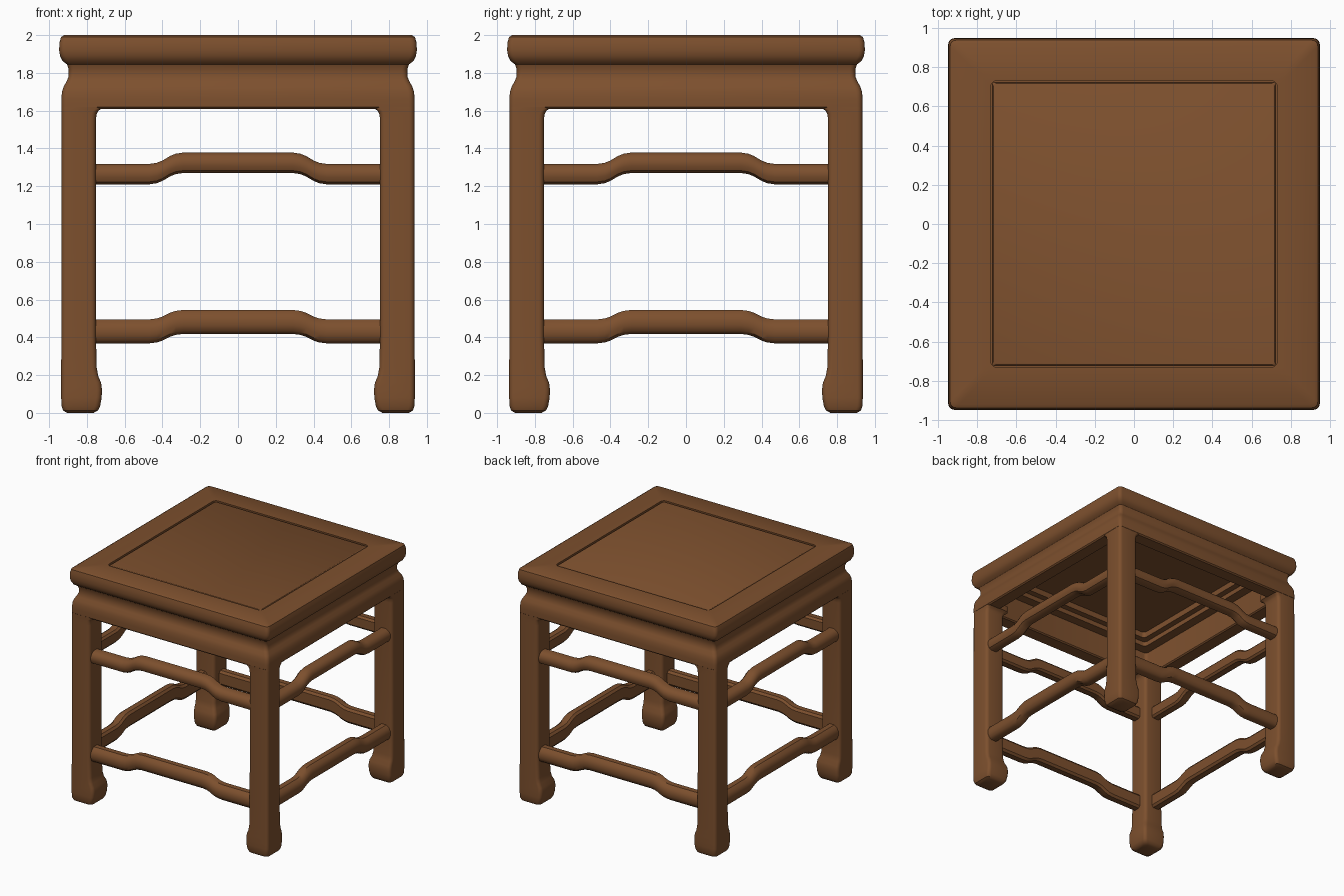
import bpy, bmesh, math
from mathutils import Matrix

cube = bpy.data.objects.get("Cube")
if cube:
    bpy.data.objects.remove(cube, do_unlink=True)

wood = bpy.data.materials.new("brown wood")
wood.use_nodes = True
COLOUR = (0.205, 0.08, 0.027, 1)
wood.diffuse_color = COLOUR
wood.node_tree.nodes["Principled BSDF"].inputs["Base Color"].default_value = COLOUR


def rounded_rect(x0, x1, y0, y1, r, z, steps=4):
    """Horizontal ring of points with rounded corners."""
    pts = []
    corners = [(x1 - r, y1 - r), (x0 + r, y1 - r), (x0 + r, y0 + r), (x1 - r, y0 + r)]
    for i, (cx, cy) in enumerate(corners):
        for s in range(steps + 1):
            a = math.pi / 2 * (i + s / steps)
            pts.append((cx + r * math.cos(a), cy + r * math.sin(a), z))
    return pts


def square(half, z, r=0.03):
    return rounded_rect(-half, half, -half, half, r, z)


def loft(name, rings, closed=False, turn=0):
    """Skin a list of rings; either cap the ends or join last to first."""
    bm = bmesh.new()
    loops = [[bm.verts.new(p) for p in ring] for ring in rings]
    n = len(loops[0])
    pairs = list(zip(loops, loops[1:]))
    if closed:
        pairs.append((loops[-1], loops[0]))
    else:
        bm.faces.new(loops[0])
        bm.faces.new(loops[-1])
    for a, b in pairs:
        for i in range(n):
            j = (i + 1) % n
            bm.faces.new((a[i], a[j], b[j], b[i]))
    bmesh.ops.recalc_face_normals(bm, faces=bm.faces)
    bm.transform(Matrix.Rotation(turn, 4, "Z"))
    mesh = bpy.data.meshes.new(name)
    bm.to_mesh(mesh)
    bm.free()
    mesh.materials.append(wood)
    obj = bpy.data.objects.new(name, mesh)
    bpy.context.collection.objects.link(obj)
    bpy.ops.object.select_all(action="DESELECT")
    obj.select_set(True)
    bpy.context.view_layer.objects.active = obj
    bpy.ops.object.shade_smooth_by_angle(angle=math.radians(35))
    return obj


# Seat frame, waist and apron as one moulded section (half width, height)
section = [
    (0.73, 2.0), (0.92, 2.0), (0.937, 1.99), (0.945, 1.96), (0.947, 1.92),
    (0.942, 1.89), (0.928, 1.862), (0.905, 1.845), (0.897, 1.82), (0.897, 1.78),
    (0.907, 1.755), (0.922, 1.73), (0.932, 1.70), (0.935, 1.66), (0.935, 1.62),
    (0.925, 1.61), (0.82, 1.61), (0.81, 1.62), (0.81, 1.83), (0.73, 1.83),
    (0.73, 1.87), (0.68, 1.87), (0.68, 1.97), (0.73, 1.97),
]
loft("seat_frame_and_apron", [square(h, z) for h, z in section], closed=True)

# Panel set into the frame, leaving a narrow groove around it
panel = [(0.69, 1.92), (0.69, 1.968), (0.722, 1.968), (0.722, 1.99), (0.715, 1.996)]
loft("seat_panel", [square(h, z, 0.01) for h, z in panel])

# Legs: inner edge, outer edge, height; hoof foot below, curved spandrel above
leg = [
    (0.765, 0.905, 0.0), (0.742, 0.925, 0.012), (0.73, 0.934, 0.035),
    (0.722, 0.936, 0.08), (0.72, 0.936, 0.12), (0.725, 0.936, 0.16),
    (0.74, 0.936, 0.195), (0.748, 0.936, 0.24), (0.752, 0.935, 0.4),
    (0.752, 0.934, 1.55), (0.749, 0.934, 1.58), (0.74, 0.934, 1.598),
    (0.722, 0.934, 1.612), (0.722, 0.932, 1.66),
]
# Stretchers: half length and share of the central rise
path = [(0.77, 0), (0.47, 0), (0.43, 0.1), (0.40, 0.3), (0.36, 0.7), (0.33, 0.9), (0.29, 1)]
path = [(-x, k) for x, k in path] + [(x, k) for x, k in reversed(path)]
# Stretcher cross-section: distance towards the front, share of the height
bar = [(0.82, 0.15), (0.835, 0), (0.885, 0), (0.907, 0.12), (0.918, 0.35),
       (0.918, 0.62), (0.905, 0.85), (0.88, 1), (0.835, 1), (0.82, 0.85)]


def stretcher(name, low, height, rise, turn):
    rings = [[(x, -d, low + rise * k + height * t) for d, t in bar] for x, k in path]
    loft(name, rings, turn=turn)


legs = ["front_left_leg", "back_left_leg", "back_right_leg", "front_right_leg"]
sides = ["front", "left", "back", "right"]
for i in range(4):
    turn = i * math.pi / 2
    loft(legs[i], [rounded_rect(a, b, -b, -a, 0.028, z) for a, b, z in leg], turn=turn)
    stretcher(sides[i] + "_upper_stretcher", 1.21, 0.108, 0.06, turn)
    stretcher(sides[i] + "_lower_stretcher", 0.368, 0.127, 0.05, turn)
